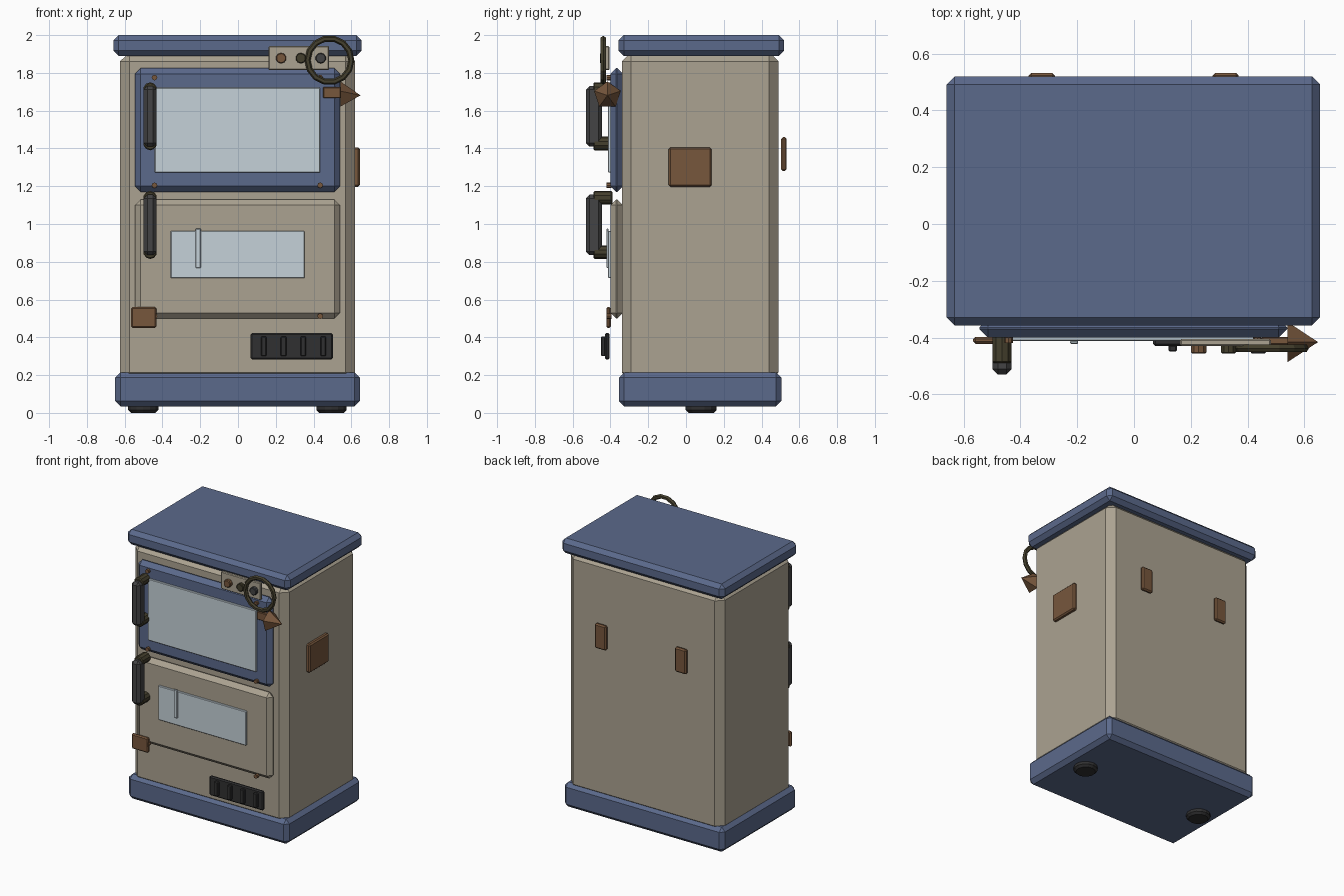
import bpy, bmesh, math
from mathutils import Matrix, Vector

if "Cube" in bpy.data.objects:
    bpy.data.objects.remove(bpy.data.objects["Cube"], do_unlink=True)


def material(name, r, g, b):
    m = bpy.data.materials.new(name)
    m.use_nodes = True
    m.diffuse_color = (r, g, b, 1)
    m.node_tree.nodes["Principled BSDF"].inputs["Base Color"].default_value = (r, g, b, 1)
    return m


CREAM = material("warm cream enamel", 0.41, 0.365, 0.285)
BLUE = material("slate blue enamel", 0.105, 0.143, 0.26)
GLASS = material("pale glass", 0.56, 0.64, 0.69)
BRONZE = material("dark bronze", 0.058, 0.05, 0.026)
COPPER = material("aged copper", 0.185, 0.095, 0.046)
GRIP = material("grip grey", 0.056, 0.056, 0.058)
IRON = material("black iron", 0.03, 0.03, 0.031)


def finish(name, bm, mat):
    me = bpy.data.meshes.new(name)
    bmesh.ops.recalc_face_normals(bm, faces=bm.faces)
    bm.to_mesh(me)
    bm.free()
    me.materials.append(mat)
    ob = bpy.data.objects.new(name, me)
    bpy.context.collection.objects.link(ob)
    return ob


def box(name, mat, x, y, z, bevel=0.0):
    """Chamfered box from (min, max) ranges on each axis."""
    bm = bmesh.new()
    bmesh.ops.create_cube(bm, size=1)
    for v in bm.verts:
        v.co = Vector([(r[0] + r[1]) / 2 + c * (r[1] - r[0]) for r, c in zip((x, y, z), v.co)])
    if bevel:
        bmesh.ops.bevel(bm, geom=bm.edges[:], offset=bevel, segments=1,
                        profile=0.5, affect='EDGES')
    return finish(name, bm, mat)


def cylinder(name, mat, centre, radius, length, axis='Y', sides=12, tip=None, bevel=0.0):
    """Cylinder or cone; the tip end points to -y, +x or +z."""
    turn = {'Y': Matrix.Rotation(math.pi / 2, 4, 'X'),
            'X': Matrix.Rotation(math.pi / 2, 4, 'Y'),
            'Z': Matrix.Identity(4)}[axis]
    bm = bmesh.new()
    bmesh.ops.create_cone(bm, cap_ends=True, segments=sides, radius1=radius,
                          radius2=radius if tip is None else tip, depth=length)
    if bevel:
        rims = [e for e in bm.edges if abs(e.verts[0].co.z - e.verts[1].co.z) < 1e-4]
        bmesh.ops.bevel(bm, geom=rims, offset=bevel, segments=1, profile=0.5, affect='EDGES')
    bmesh.ops.transform(bm, matrix=Matrix.Translation(centre) @ turn, verts=bm.verts)
    return finish(name, bm, mat)


# Cabinet
box("cabinet_body", CREAM, (-0.625, 0.62), (-0.34, 0.49), (0.165, 1.91), 0.05)
box("top_slab", BLUE, (-0.66, 0.655), (-0.357, 0.52), (1.89, 2.0), 0.028)
box("plinth", BLUE, (-0.65, 0.645), (-0.355, 0.505), (0.035, 0.215), 0.028)
for side, x in (("right", -0.502), ("left", 0.495)):
    cylinder(f"foot_{side}", IRON, (x, 0.08, 0.03), 0.082, 0.06, 'Z', 14, bevel=0.015)

# Doors and their glass
box("upper_door", BLUE, (-0.545, 0.54), (-0.4, -0.334), (1.17, 1.825), 0.03)
box("lower_door", CREAM, (-0.545, 0.54), (-0.4, -0.334), (0.5, 1.13), 0.03)
box("upper_glass", GLASS, (-0.442, 0.435), (-0.413, -0.395), (1.272, 1.722), 0.004)
box("lower_glass", GLASS, (-0.357, 0.353), (-0.413, -0.395), (0.713, 0.963), 0.004)
box("glass_strip", GLASS, (-0.225, -0.197), (-0.422, -0.411), (0.768, 0.975), 0.003)

# Handles: upright grip on two round brackets
for door, z in (("upper", 1.57), ("lower", 0.995)):
    box(f"{door}_grip", GRIP, (-0.499, -0.431), (-0.53, -0.445), (z - 0.16, z + 0.16), 0.019)
    for end, s in (("top", 1), ("bottom", -1)):
        cylinder(f"{door}_bracket_{end}", BRONZE, (-0.465, -0.44, z + s * 0.144),
                 0.036, 0.1, sides=10, bevel=0.006)

# Door rivets
for i, (x, z) in enumerate((x, z) for z in (1.775, 1.205, 0.512) for x in (-0.442, 0.435)):
    cylinder(f"rivet_{i + 1}", COPPER, (x, -0.407, z), 0.015, 0.026, sides=8)

# Copper patches
box("corner_patch", COPPER, (-0.567, -0.432), (-0.422, -0.398), (0.45, 0.56), 0.008)
box("side_patch", COPPER, (0.605, 0.645), (-0.092, 0.135), (1.197, 1.405), 0.009)
for side, x in (("right", -0.325), ("left", 0.323)):
    box(f"back_patch_{side}", COPPER, (x - 0.046, x + 0.046), (0.504, 0.532), (1.28, 1.46), 0.009)

# Air vent with slats
box("vent_plate", IRON, (0.067, 0.502), (-0.43, -0.405), (0.282, 0.423), 0.008)
for i in range(4):
    x = 0.136 + i * 0.105
    box(f"vent_slat_{i + 1}", IRON, (x - 0.015, x + 0.015), (-0.45, -0.426), (0.3, 0.405), 0.005)

# Control plate with knobs
box("control_plate", CREAM, (0.162, 0.482), (-0.43, -0.405), (1.815, 1.942), 0.005)
for i, mat in enumerate((COPPER, BRONZE, GRIP)):
    cylinder(f"knob_{i + 1}", mat, (0.228 + i * 0.105, -0.441, 1.878), 0.028, 0.03,
             sides=10, bevel=0.004)

# Valve wheel
bpy.ops.mesh.primitive_torus_add(major_segments=14, minor_segments=6, major_radius=0.116,
                                 minor_radius=0.016, location=(0.484, -0.438, 1.867),
                                 rotation=(math.pi / 2, 0, 0))
wheel = bpy.context.object
wheel.name = "valve_wheel"
wheel.data.materials.append(BRONZE)

# Pointer arrow
box("pointer_shaft", COPPER, (0.45, 0.545), (-0.425, -0.398), (1.667, 1.725), 0.004)
head = cylinder("pointer_head", COPPER, (0, 0, 0), 0.074, 0.107, 'X', 5, tip=0)
ys = [v.co for v in head.data.vertices if v.co.x < 0]
top = max(ys, key=lambda c: c.z)
head.rotation_euler.x = math.atan2(top.y, top.z)
head.location = (0.595, -0.416, 1.681)
